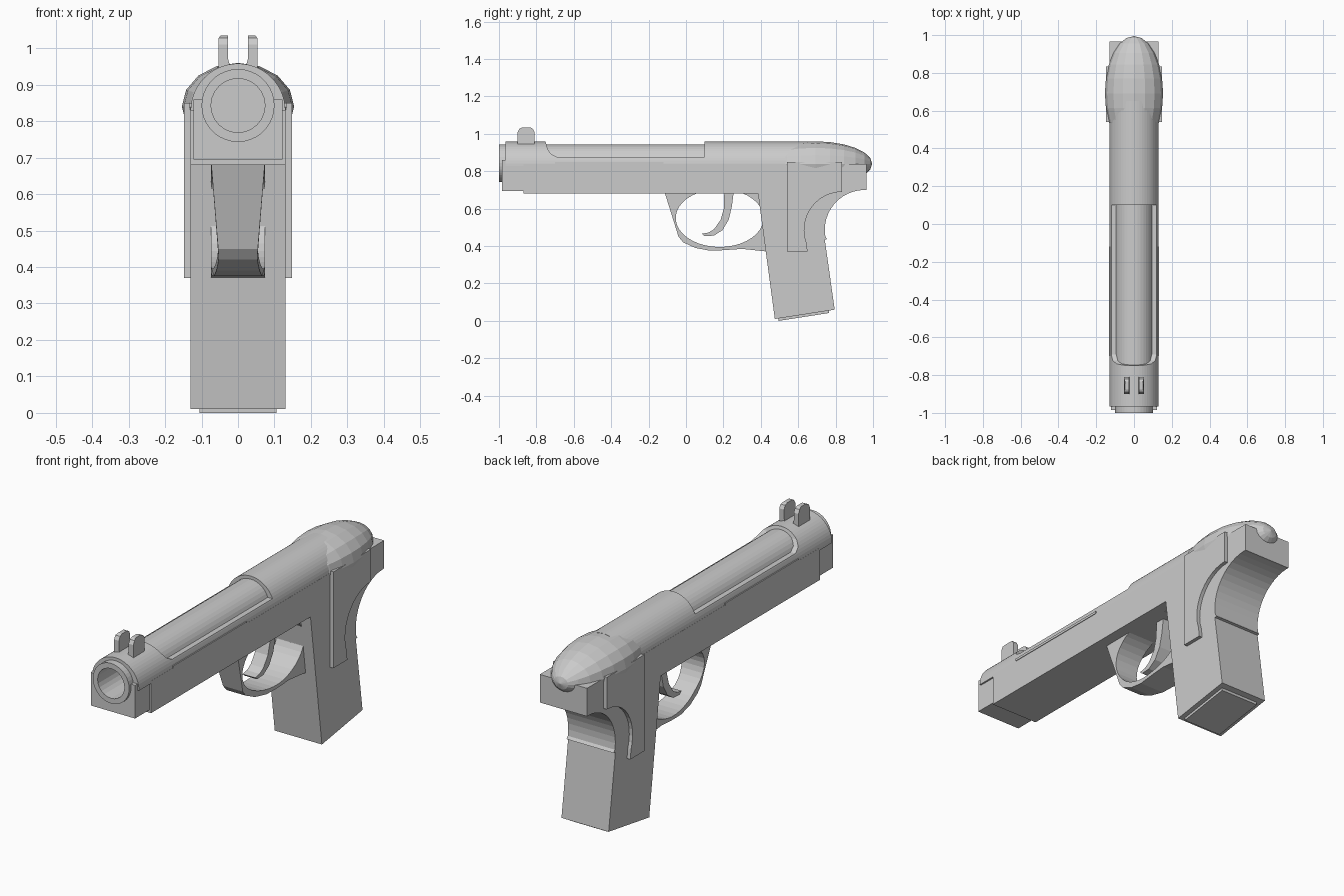
import bpy, bmesh, math
from mathutils import Matrix, Vector

if "Cube" in bpy.data.objects:
    bpy.data.objects.remove(bpy.data.objects["Cube"], do_unlink=True)

grey = bpy.data.materials.new("plain grey")
grey.use_nodes = True
grey.diffuse_color = (0.6, 0.6, 0.6, 1)
grey.node_tree.nodes["Principled BSDF"].inputs["Base Color"].default_value = (0.6, 0.6, 0.6, 1)


def finish(name, bm):
    bmesh.ops.recalc_face_normals(bm, faces=bm.faces)
    mesh = bpy.data.meshes.new(name)
    bm.to_mesh(mesh)
    bm.free()
    mesh.materials.append(grey)
    obj = bpy.data.objects.new(name, mesh)
    bpy.context.collection.objects.link(obj)
    return obj


def prism(name, points, start, end, axis="x", warp=None):
    """Extrude a (y, z) outline along x, or an (x, z) outline along y."""
    bm = bmesh.new()
    place = (lambda p, t: (t, p[0], p[1])) if axis == "x" else (lambda p, t: (p[0], t, p[1]))
    a = [bm.verts.new(place(p, start)) for p in points]
    b = [bm.verts.new(place(p, end)) for p in points]
    bm.faces.new(a)
    bm.faces.new(b[::-1])
    for i in range(len(a)):
        j = (i + 1) % len(a)
        bm.faces.new((a[j], a[i], b[i], b[j]))
    if warp:
        for v in bm.verts:
            warp(v.co)
    return finish(name, bm)


def arc(cx, cz, rx, rz, a0, a1, steps):
    angles = [math.radians(a0 + (a1 - a0) * i / steps) for i in range(steps + 1)]
    return [(cx + rx * math.cos(a), cz + rz * math.sin(a)) for a in angles]


def rect(u0, u1, z0, z1):
    return [(u0, z0), (u1, z0), (u1, z1), (u0, z1)]


def cut(obj, cutter):
    mod = obj.modifiers.new("cut", "BOOLEAN")
    mod.operation = "DIFFERENCE"
    mod.solver = "EXACT"
    mod.object = cutter
    bpy.context.view_layer.objects.active = obj
    bpy.ops.object.modifier_apply(modifier=mod.name)


# Frame and handle in one outline
frame = prism("frame", [(-0.87, 0.68), (0.385, 0.68), (0.475, 0.01), (0.795, 0.06),
                        (0.742, 0.435), (0.755, 0.437)]
              + arc(0.955, 0.487, 0.213, 0.213, 190, 90, 12)
              + [(0.965, 0.70), (0.965, 0.84), (-0.87, 0.84)], -0.13, 0.13)

# Nose block, rounded slide and barrel
nose = prism("nose_block", rect(-0.122, 0.122, 0.695, 0.86), -0.985, -0.85, "y")
slide = prism("slide", arc(0, 0.828, 0.13, 0.13, 0, 180, 28), -0.965, 0.65, "y")
barrel = prism("barrel", arc(0, 0.843, 0.1, 0.1, 0, 350, 35), -1.0, 0.15, "y")

# Open top of the slide, then the bore through the front parts
opening = prism("slide_opening_cutter", [(-0.75, 1.1), (-0.75, 0.955), (-0.74, 0.92), (-0.722, 0.893),
                                         (-0.69, 0.877), (0.1, 0.877), (0.1, 1.1)], -0.3, 0.3)
bore = prism("bore_cutter", arc(0, 0.843, 0.074, 0.074, 0, 345, 23), -1.1, -0.5, "y")
cut(slide, opening)
for part in (frame, nose, slide, barrel):
    cut(part, bore)
for helper in (opening, bore):
    bpy.data.objects.remove(helper, do_unlink=True)

# Faceted rear dome
bm = bmesh.new()
bmesh.ops.create_uvsphere(bm, u_segments=16, v_segments=12, radius=1)
bmesh.ops.transform(bm, verts=bm.verts, matrix=Matrix.Translation((0, 0.692, 0.84))
                    @ Matrix.Diagonal((0.154, 0.303, 0.12, 1))
                    @ Matrix.Rotation(math.pi / 2, 4, "X"))
finish("rear_dome", bm)

# Side panels and thin side ribs, one on each side
panel = [(0.54, 0.85), (0.54, 0.37), (0.65, 0.37)] + arc(0.835, 0.487, 0.203, 0.203, 200, 90, 12) + [(0.835, 0.85)]
for side, label in ((1, "left"), (-1, "right")):
    prism(label + "_grip_panel", panel, side * 0.12, side * 0.148)
    prism(label + "_slide_rib", rect(-0.7, -0.12, 0.838, 0.85), side * 0.12, side * 0.133)


# Trigger guard, narrowest at its lower front corner
def pinch(co):
    reach = (Vector((co.y, co.z)) - Vector((-0.02, 0.43))).length
    co.x *= 0.052 + 0.022 * min(1, reach / 0.25)


prism("trigger_guard", [(-0.115, 0.69), (-0.04, 0.45), (-0.015, 0.42), (0.05, 0.39), (0.13, 0.375),
                        (0.2, 0.378), (0.3, 0.385), (0.44, 0.37), (0.44, 0.69)]
      + arc(0.18, 0.55, 0.235, 0.155, 60, -240, 32), -1, 1, warp=pinch)

# Trigger
prism("trigger", [(0.205, 0.69), (0.202, 0.6), (0.185, 0.54), (0.15, 0.49), (0.12, 0.472), (0.085, 0.466),
                  (0.1, 0.453), (0.15, 0.456), (0.195, 0.485), (0.228, 0.54), (0.245, 0.61), (0.255, 0.69)],
      -0.035, 0.035)


# Twin sight prongs, flared towards the base on the inside
def flare(co):
    if abs(co.x) < 0.04:
        co.x *= 1 + max(0, 0.97 - co.z) * -10
    elif co.z > 1.03:
        co.x *= 0.9


prong = [(-0.9, 0.93), (-0.81, 0.93), (-0.81, 0.97), (-0.81, 1.01), (-0.82, 1.028), (-0.835, 1.035),
         (-0.875, 1.035), (-0.89, 1.028), (-0.9, 1.01), (-0.9, 0.97)]
for side, label in ((1, "left"), (-1, "right")):
    prism(label + "_sight_prong", prong, side * 0.027, side * 0.053, warp=flare)

# Base plate under the handle
prism("base_plate", [(0.495, 0.0), (0.765, 0.042), (0.765, 0.08), (0.495, 0.05)], -0.105, 0.105)
